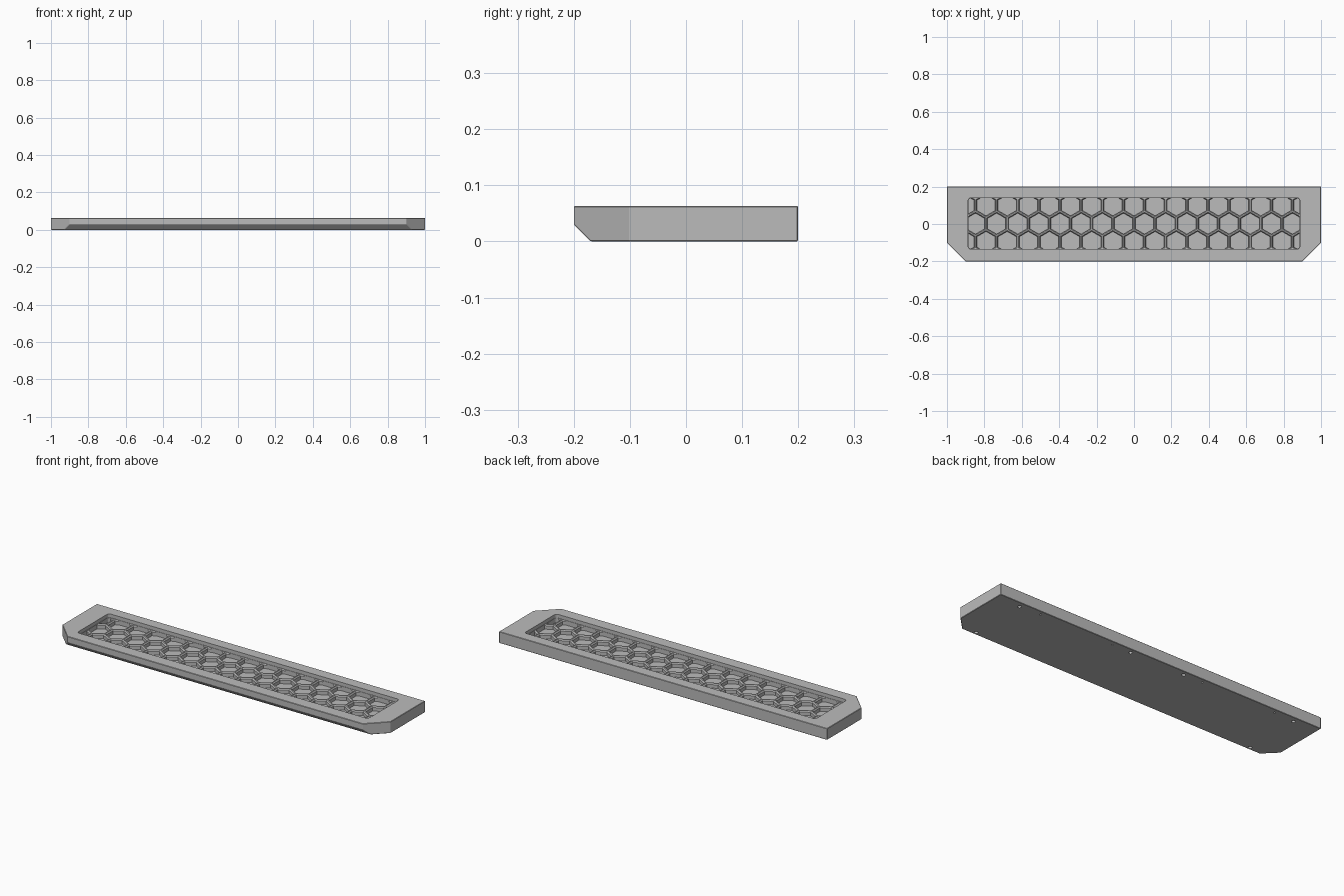
import bpy, bmesh, math

if "Cube" in bpy.data.objects:
    bpy.data.objects.remove(bpy.data.objects["Cube"], do_unlink=True)

TOP, RIB_TOP, FLOOR = 0.063, 0.043, 0.018
PITCH = 0.113

grey = bpy.data.materials.new("plain grey")
grey.use_nodes = True
colour = (0.5, 0.5, 0.5, 1)
grey.diffuse_color = colour
grey.node_tree.nodes["Principled BSDF"].inputs["Base Color"].default_value = colour


def make(name, bm):
    bmesh.ops.recalc_face_normals(bm, faces=bm.faces[:])
    mesh = bpy.data.meshes.new(name)
    bm.to_mesh(mesh)
    bm.free()
    mesh.materials.append(grey)
    ob = bpy.data.objects.new(name, mesh)
    bpy.context.collection.objects.link(ob)
    return ob


def loft(bm, cx, cy, sides, levels, turn=0.0):
    """Regular prism through (height, radius) levels."""
    rings = []
    for z, r in levels:
        angles = [turn + math.tau * i / sides for i in range(sides)]
        rings.append([bm.verts.new((cx + r * math.cos(a), cy + r * math.sin(a), z))
                      for a in angles])
    for low, high in zip(rings, rings[1:]):
        for i in range(sides):
            j = (i + 1) % sides
            bm.faces.new((low[i], low[j], high[j], high[i]))
    bm.faces.new(rings[0][::-1])
    bm.faces.new(rings[-1])


def rounded_box(name, half_x, y0, y1, z0, z1, radius):
    bm = bmesh.new()
    bmesh.ops.create_cube(bm, size=1)
    for v in bm.verts:
        v.co = (v.co.x * 2 * half_x, y0 + (v.co.y + 0.5) * (y1 - y0),
                z0 + (v.co.z + 0.5) * (z1 - z0))
    upright = [e for e in bm.edges if abs(e.verts[0].co.z - e.verts[1].co.z) > 0.001]
    bmesh.ops.bevel(bm, geom=upright, offset=radius, segments=3, profile=0.5, affect='EDGES')
    return make(name, bm)


def apply_boolean(target, cutter, operation):
    mod = target.modifiers.new("cut", 'BOOLEAN')
    mod.operation = operation
    mod.solver = 'EXACT'
    mod.object = cutter
    bpy.context.view_layer.objects.active = target
    bpy.ops.object.modifier_apply(modifier=mod.name)
    bpy.data.objects.remove(cutter, do_unlink=True)


# Plate with clipped front corners and a sloped lower front edge
bm = bmesh.new()
for s in (-1, 1):
    for x, y, z in ((1, 0.2, 0), (1, -0.1, 0), (0.93, -0.17, 0), (0.9, -0.2, 0.03),
                    (1, 0.2, TOP), (1, -0.1, TOP), (0.9, -0.2, TOP)):
        bm.verts.new((s * x, y, z))
bmesh.ops.convex_hull(bm, input=bm.verts[:])
bmesh.ops.dissolve_limit(bm, angle_limit=0.01, verts=bm.verts[:], edges=bm.edges[:])
bmesh.ops.bevel(bm, geom=bm.edges[:], offset=0.002, segments=1, affect='EDGES')
plate = make("honeycomb_plate", bm)

# Recessed pocket
apply_boolean(plate, rounded_box("pocket", 0.887, -0.135, 0.14, RIB_TOP, 0.1, 0.015),
              'DIFFERENCE')

# Honeycomb cells with chamfered rims, trimmed to the pocket
bm = bmesh.new()
to_corner = 2 / math.sqrt(3)
inner = (PITCH / 2 - 0.008) * to_corner
rim = (PITCH / 2 - 0.003) * to_corner
for row in (-1, 0, 1):
    for k in range(-8, 9):
        x = (k + (0.5 if row == 0 else 0)) * PITCH
        y = 0.002 + row * PITCH * math.sqrt(3) / 2
        loft(bm, x, y, 6, ((FLOOR, inner), (RIB_TOP - 0.006, inner),
                           (RIB_TOP, rim), (RIB_TOP + 0.008, rim)), math.pi / 6)
cells = make("cells", bm)
apply_boolean(cells, rounded_box("trim", 0.885, -0.133, 0.138, 0.01, 0.09, 0.013),
              'INTERSECT')
apply_boolean(plate, cells, 'DIFFERENCE')

# Blind holes in the underside
bm = bmesh.new()
for s in (-1, 1):
    for x, y, r in ((0.855, 0.167, 0.01), (0.855, -0.155, 0.01), (0.165, 0.172, 0.01),
                    (0.73, 0.175, 0.005), (0.28, 0.175, 0.005)):
        loft(bm, s * x, y, 16, ((-0.01, r), (0.03, r)))
apply_boolean(plate, make("holes", bm), 'DIFFERENCE')
